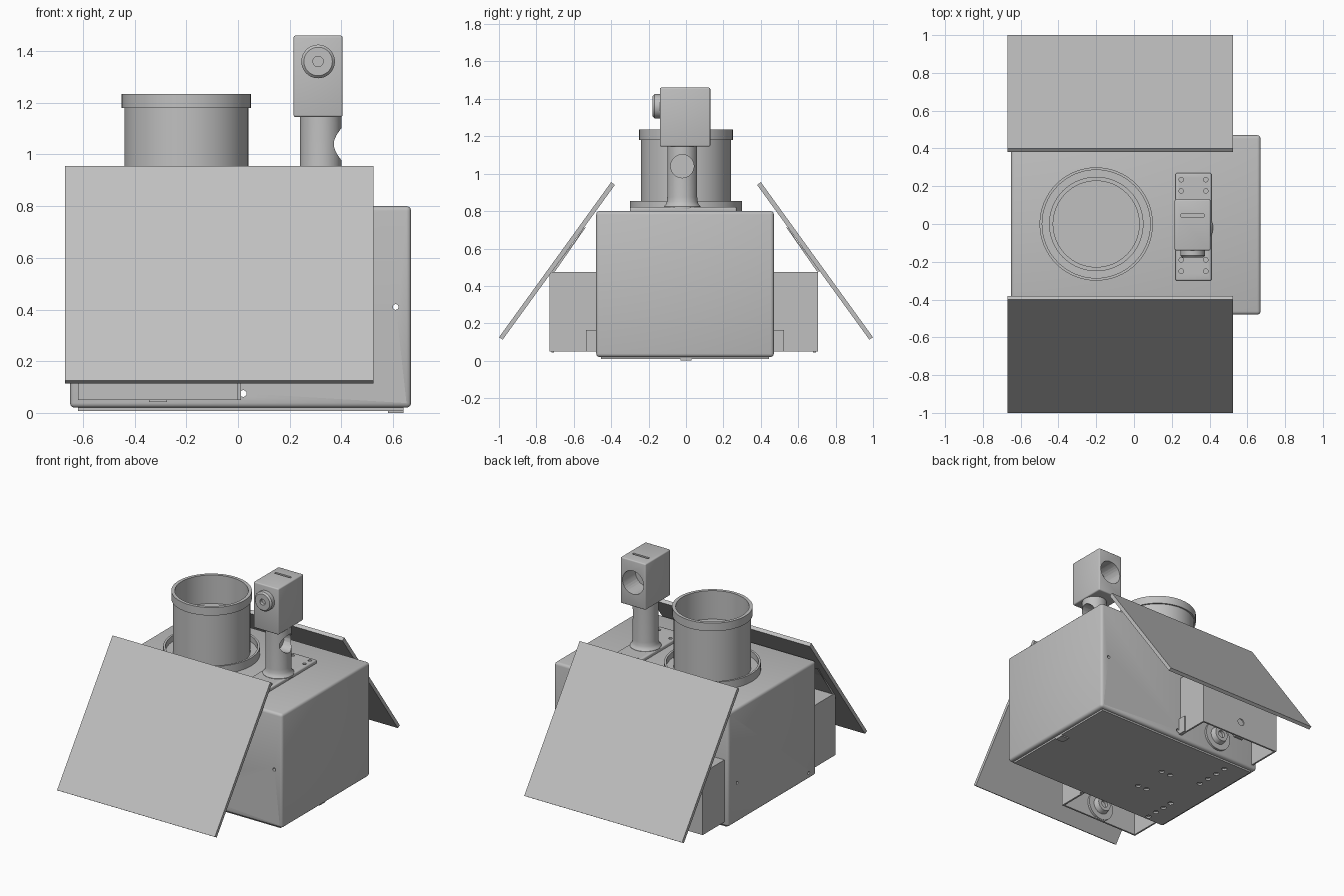
import bpy, bmesh, math
from mathutils import Vector, Matrix

if "Cube" in bpy.data.objects:
    bpy.data.objects.remove(bpy.data.objects["Cube"], do_unlink=True)

grey = bpy.data.materials.new("light_grey")
grey.use_nodes = True
grey.diffuse_color = (0.53, 0.53, 0.53, 1)
grey.node_tree.nodes["Principled BSDF"].inputs["Base Color"].default_value = (0.53, 0.53, 0.53, 1)


def finish(name, bm, loc=(0, 0, 0), rot=(0, 0, 0)):
    bmesh.ops.recalc_face_normals(bm, faces=bm.faces)
    mesh = bpy.data.meshes.new(name)
    bm.to_mesh(mesh)
    bm.free()
    mesh.materials.append(grey)
    ob = bpy.data.objects.new(name, mesh)
    ob.location, ob.rotation_euler = loc, rot
    bpy.context.collection.objects.link(ob)
    return ob


def activate(ob):
    bpy.ops.object.select_all(action="DESELECT")
    ob.select_set(True)
    bpy.context.view_layer.objects.active = ob


def smooth(ob):
    activate(ob)
    bpy.ops.object.shade_smooth_by_angle(angle=math.radians(35))


def box(name, x, y, z, bevel=0):
    """Box from its (min, max) ranges, with optional rounded edges."""
    bm = bmesh.new()
    bmesh.ops.create_cube(bm, size=1)
    for v in bm.verts:
        v.co = [sum(r) / 2 + c * (r[1] - r[0]) for r, c in zip((x, y, z), v.co)]
    if bevel:
        bmesh.ops.bevel(bm, geom=bm.edges[:], offset=bevel, segments=3,
                        profile=0.5, affect="EDGES")
    ob = finish(name, bm)
    if bevel:
        smooth(ob)
    return ob


def lathe(name, profile, loc=(0, 0, 0), rot=(0, 0, 0), steps=64):
    """Closed (radius, height) outline turned around the local z axis."""
    bm = bmesh.new()
    verts = [bm.verts.new((r, 0, h)) for r, h in profile]
    edges = [bm.edges.new((a, b)) for a, b in zip(verts, verts[1:] + verts[:1])
             if not (a.co.x == 0 and b.co.x == 0)]
    bmesh.ops.spin(bm, geom=verts + edges, axis=(0, 0, 1), cent=(0, 0, 0),
                   angle=math.tau, steps=steps)
    bmesh.ops.remove_doubles(bm, verts=bm.verts[:], dist=0.0001)
    ob = finish(name, bm, loc, rot)
    smooth(ob)
    return ob


def extrude_x(name, outline, x0, x1):
    """Outline of (y, z) points extruded along x."""
    bm = bmesh.new()
    face = bm.faces.new([bm.verts.new((x0, y, z)) for y, z in outline])
    new = bmesh.ops.extrude_face_region(bm, geom=[face])["geom"]
    bmesh.ops.translate(bm, vec=(x1 - x0, 0, 0),
                        verts=[g for g in new if isinstance(g, bmesh.types.BMVert)])
    return finish(name, bm)


def drill(ob, holes):
    """Cut round holes given as (centre, axis, radius, length)."""
    bm = bmesh.new()
    for centre, axis, radius, length in holes:
        turn = Vector((0, 0, 1)).rotation_difference(Vector(axis)).to_matrix().to_4x4()
        bmesh.ops.create_cone(bm, cap_ends=True, segments=32, radius1=radius,
                              radius2=radius, depth=length,
                              matrix=Matrix.Translation(centre) @ turn)
    cut(ob, finish("hole_cutter", bm))


def cut(ob, cutter):
    cutter.hide_render = True
    mod = ob.modifiers.new("cut", "BOOLEAN")
    mod.operation, mod.solver, mod.object = "DIFFERENCE", "EXACT", cutter
    activate(ob)
    bpy.ops.object.modifier_apply(modifier="cut")
    bpy.data.objects.remove(cutter, do_unlink=True)
    smooth(ob)


X, Y, Z = (1, 0, 0), (0, 1, 0), (0, 0, 1)
QUARTER = math.pi / 2

# Main housing with cross-drilled fixing holes
housing = box("housing", (-0.65, 0.67), (-0.48, 0.47), (0.02, 0.8), 0.018)
drill(housing, [((0.61, 0, 0.41), Y, 0.011, 2), ((0.02, 0, 0.075), Y, 0.013, 2),
                ((-0.65, 0.375, 0.29), X, 0.01, 0.1), ((-0.65, -0.4, 0.06), X, 0.01, 0.1)])

# Underside cover with rows of drain holes and a small foot
cover = box("bottom_cover", (-0.62, 0.64), (-0.455, 0.445), (0.008, 0.03))
spots = [(-0.17, 0.08), (-0.24, 0.08), (-0.17, -0.16), (-0.24, -0.16)]
for i in range(4):
    spots += [(-0.46, 0.12 + i * 0.083), (-0.48, -0.2 - i * 0.075)]
drill(cover, [((x, y, 0.01), Z, 0.018, 0.03) for x, y in spots])
box("foot", (0.58, 0.64), (-0.03, 0.03), (0, 0.01))

# Sloping rain panels and their air shrouds, front and back
for side, s, wall, outer in (("front", -1, -0.48, -0.73), ("back", 1, 0.47, 0.705)):
    extrude_x(side + "_panel", [(s * 0.38, 0.94), (s * 0.4, 0.955),
                                (s * 1.0, 0.125), (s * 0.98, 0.113)], -0.67, 0.525)
    extrude_x(side + "_panel_bracket", [(s * 0.55, 0.706), (s * 0.535, 0.715),
                                        (s * 0.72, 0.478), (s * 0.70, 0.478)], -0.62, 0)

    def span(a, b):
        return (min(a, b), max(a, b))

    depth = span(wall - s * 0.01, outer)
    skin = span(outer - s * 0.012, outer)
    box(side + "_shroud_top", (-0.62, 0), depth, (0.463, 0.475))
    for end, x in (("right", -0.62), ("left", -0.012)):
        box(f"{side}_shroud_{end}_wall", (x, x + 0.012), depth, (0.05, 0.475))
    face = box(side + "_shroud_face", (-0.62, 0), skin, (0.05, 0.475))
    drill(face, [((-0.32, outer, 0.16), Y, 0.025, 0.1)])
    box(side + "_shroud_clip", (0, 0.012), span(wall, wall + s * 0.055), (0.05, 0.165))
    box(side + "_shroud_tab", (-0.345, -0.275), span(outer - s * 0.025, outer - s * 0.01),
        (0.043, 0.06))
    # Vent fitting: round flange with stepped hub
    hub = [(0, -0.005), (0.1, -0.005), (0.1, 0.015), (0.06, 0.015), (0.05, 0.05),
           (0.025, 0.05), (0.025, 0.03), (0, 0.03)]
    lathe(side + "_vent_fitting", hub, (-0.31, wall, 0.15), (-s * QUARTER, 0, 0), 48)
    lathe(side + "_shroud_fitting", hub, (-0.31, skin[0] if s > 0 else skin[1], 0.15),
          (s * QUARTER, 0, 0), 48)

# Round intake duct with collar, and the ring it stands in
lathe("intake_duct", [(0, 1.04), (0.228, 1.04), (0.228, 1.235), (0.25, 1.235),
                      (0.25, 1.18), (0.24, 1.18), (0.24, 0.79), (0, 0.79)], (-0.2, 0, 0))
lathe("duct_ring", [(0.235, 0.79), (0.3, 0.79), (0.3, 0.855), (0.286, 0.855),
                    (0.286, 0.815), (0.235, 0.815)], (-0.2, 0, 0))

# Mast base plate with screw holes
plate = box("mast_base", (0.22, 0.41), (-0.3, 0.27), (0.79, 0.822), 0.008)
drill(plate, [((x, y, 0.82), Z, 0.012, 0.03)
              for x in (0.25, 0.38) for y in (0.235, 0.175, -0.19, -0.25)])

# Flared mast with a side port
mast = lathe("mast", [(0, 0.81), (0.098, 0.81), (0.098, 0.824), (0.088, 0.835), (0.082, 0.85),
                      (0.08, 0.875), (0.08, 1.16), (0, 1.16)], (0.32, -0.02, 0))
drill(mast, [((0.4, -0.02, 1.04), X, 0.062, 0.16)])

# Sensor head: round port at the back, slot on top
head = box("sensor_head", (0.215, 0.405), (-0.14, 0.13), (1.145, 1.46), 0.008)
drill(head, [((0.31, 0.13, 1.31), Y, 0.08, 0.28)])
cut(head, box("slot_cutter", (0.25, 0.37), (0.037, 0.053), (1.43, 1.5)))
lathe("sensor_knob", [(0, -0.01), (0.065, -0.01), (0.065, 0.028), (0.055, 0.038),
                      (0.02, 0.038), (0.02, 0.015), (0, 0.015)],
      (0.31, -0.14, 1.36), (QUARTER, 0, 0), 48)
